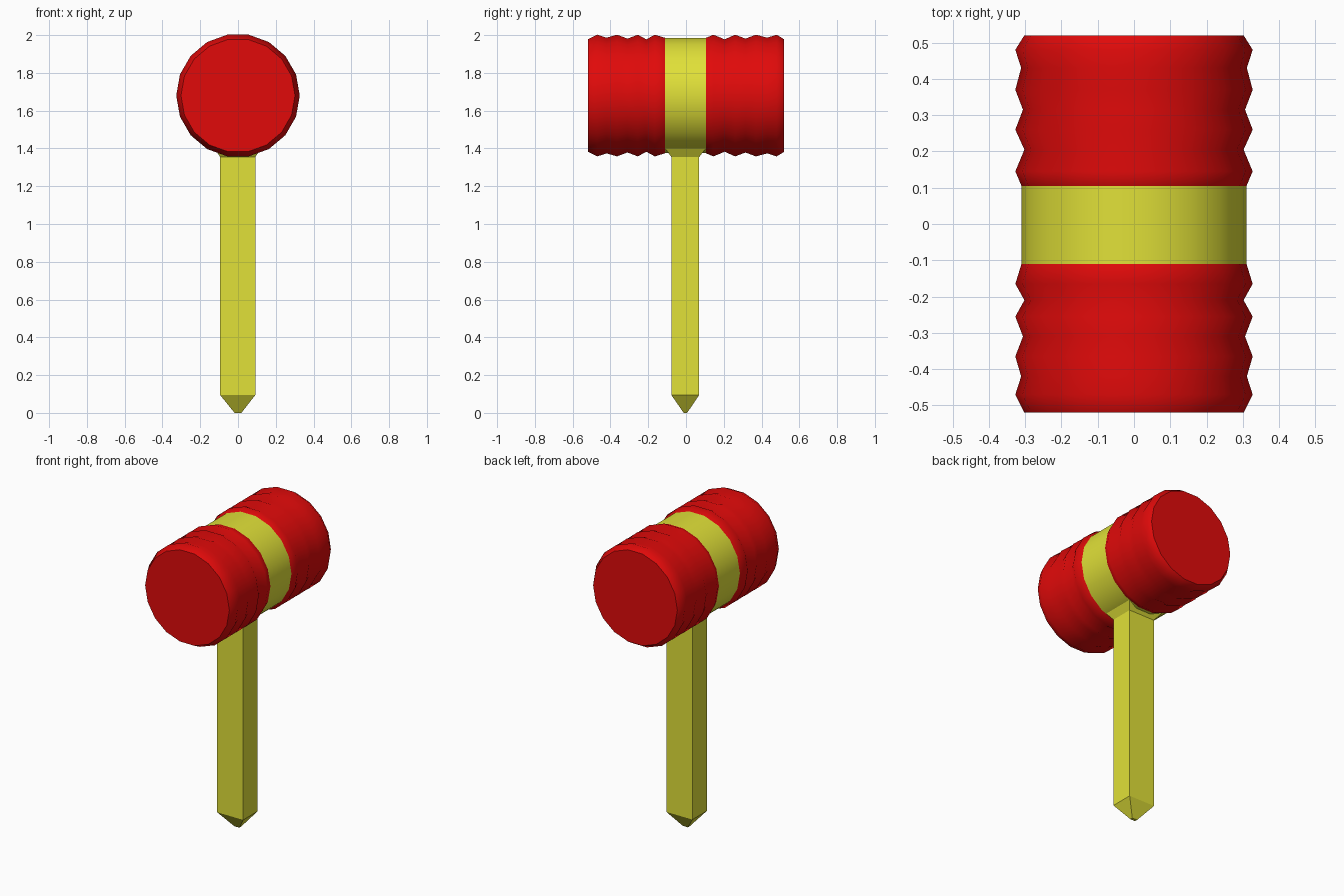
import bpy, bmesh, math

if "Cube" in bpy.data.objects:
    bpy.data.objects.remove(bpy.data.objects["Cube"])

SIDES, HEAD_Z = 18, 1.68


def material(name, rgb):
    m = bpy.data.materials.new(name)
    m.diffuse_color = (*rgb, 1)
    m.use_nodes = True
    m.node_tree.nodes["Principled BSDF"].inputs["Base Color"].default_value = m.diffuse_color
    return m


red = material("bright red", (0.75, 0.003, 0.003))
yellow = material("mustard yellow", (0.75, 0.75, 0.04))


def loft(name, rings, mat, smooth):
    """Skin a stack of equal-length rings and close both ends."""
    bm = bmesh.new()
    loops = [[bm.verts.new(p) for p in ring] for ring in rings]
    n = len(loops[0])
    for a, b in zip(loops, loops[1:]):
        for i in range(n):
            f = bm.faces.new((a[i], a[(i + 1) % n], b[(i + 1) % n], b[i]))
            f.smooth = smooth
    for cap in (loops[0], loops[-1]):
        f = bm.faces.new(cap)
        for e in f.edges:
            e.smooth = False
    bmesh.ops.recalc_face_normals(bm, faces=bm.faces)
    me = bpy.data.meshes.new(name)
    bm.to_mesh(me)
    bm.free()
    me.materials.append(mat)
    ob = bpy.data.objects.new(name, me)
    bpy.context.collection.objects.link(ob)
    return ob


def barrel(name, profile, mat):
    """Turn a (y, radius) profile around the head axis."""
    rings = [[(r * math.cos(i * math.tau / SIDES), y,
               HEAD_Z + r * math.sin(i * math.tau / SIDES)) for i in range(SIDES)]
             for y, r in profile]
    return loft(name, rings, mat, True)


# ribbed red striking ends
barrel("back_head", [(0.105, 0.31), (0.145, 0.327), (0.205, 0.302), (0.26, 0.327),
                     (0.315, 0.306), (0.37, 0.327), (0.43, 0.311), (0.48, 0.327),
                     (0.52, 0.302)], red)
barrel("front_head", [(-0.11, 0.31), (-0.165, 0.327), (-0.21, 0.302), (-0.255, 0.327),
                      (-0.31, 0.306), (-0.365, 0.327), (-0.42, 0.311), (-0.47, 0.327),
                      (-0.52, 0.302)], red)

# yellow centre band
barrel("centre_band", [(-0.11, 0.31), (0.105, 0.31)], yellow)

# square handle: pointed foot, straight shaft, flared collar into the band
sections = [(0.0, -0.018, 0.018, -0.012, 0.006), (0.095, -0.095, 0.092, -0.078, 0.07),
            (1.355, -0.095, 0.092, -0.078, 0.07), (1.40, -0.125, 0.122, -0.11, 0.105),
            (1.45, -0.125, 0.122, -0.11, 0.105)]
loft("handle", [[(x0, y0, z), (x1, y0, z), (x1, y1, z), (x0, y1, z)]
                for z, x0, x1, y0, y1 in sections], yellow, False)
